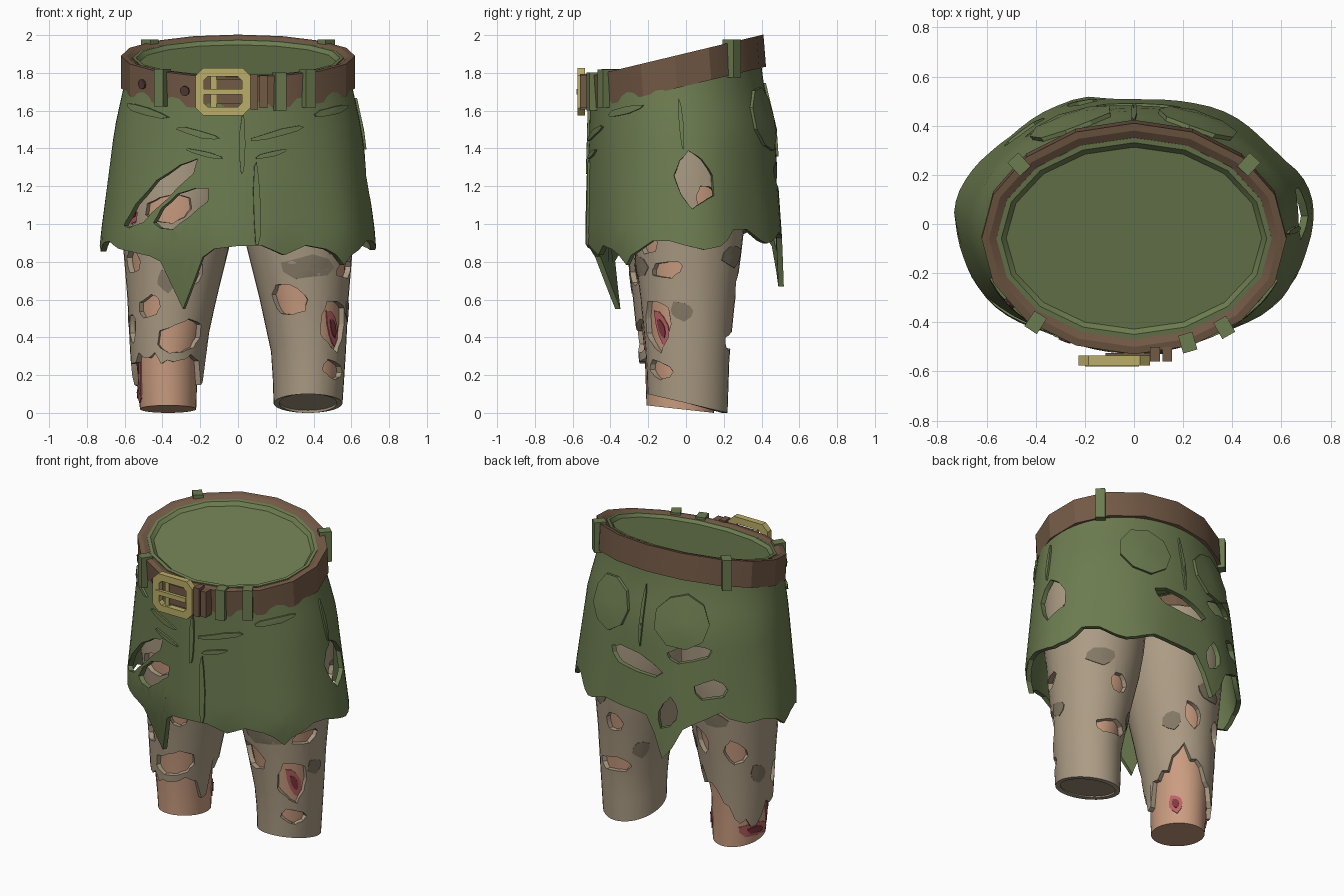
import bpy, bmesh, math
from mathutils import Vector, Matrix

cube = bpy.data.objects.get("Cube")
if cube:
    bpy.data.objects.remove(cube, do_unlink=True)
made = []


def material(name, red, green, blue):
    mat = bpy.data.materials.new(name)
    mat.use_nodes = True
    mat.diffuse_color = (red, green, blue, 1)
    bsdf = next(node for node in mat.node_tree.nodes if node.type == 'BSDF_PRINCIPLED')
    bsdf.inputs["Base Color"].default_value = (red, green, blue, 1)
    return mat


GREEN = material("olive cloth", .15, .2, .08)
BROWN = material("belt leather", .17, .1, .06)
DARK = material("dark leather", .08, .04, .03)
GOLD = material("brass", .5, .42, .14)
TAN = material("tan trouser", .41, .33, .23)
STAIN = material("stained trouser", .23, .19, .13)
SKIN = material("skin", .6, .34, .22)
WOUND = material("wound", .5, .12, .13)
GORE = material("deep wound", .22, .04, .05)


def cosd(angle):
    return math.cos(math.radians(angle))


def sind(angle):
    return math.sin(math.radians(angle))


def uneven(start, i):
    """Repeatable irregular value between -1 and 1."""
    return math.sin(start * 3.7 + i * i * 2.3 + i * 5.1)


def lerp_table(table, t):
    """Interpolate rows of (key, values...) at key t."""
    for low, high in zip(table, table[1:]):
        if t <= high[0]:
            f = max(0, (t - low[0]) / (high[0] - low[0]))
            return [p + (q - p) * f for p, q in zip(low[1:], high[1:])]
    return table[-1][1:]


def surface(keys, axis, shift=0, wave=0):
    """Elliptical tube from rows of (height, radius x, radius y, centre along axis)."""
    def point(angle, z, off=0):
        rx, ry, centre = lerp_table(keys, z)
        off += wave * sind(7 * angle) * min(1, max(0, 1.6 - z))
        return Vector((axis[0] * centre + (rx + off) * cosd(angle),
                       axis[1] * centre + shift + (ry + off) * sind(angle), z))
    return point


def ragged(base, tilt, jag, spikes):
    """Torn edge height by angle: uneven teeth plus (angle, depth, width) spikes."""
    teeth = [jag * uneven(base, i) for i in range(36)]

    def height(angle):
        i, f = int(angle // 10), angle % 10 / 10
        z = base + tilt * sind(angle) + teeth[i % 36] * (1 - f) + teeth[(i + 1) % 36] * f
        for at, depth, width in spikes:
            gap = abs((angle - at + 180) % 360 - 180)
            z -= depth * max(0, 1 - gap / width)
        return z
    return height


def loft(bm, rings, wrap=False, caps=(False, False)):
    loops = [[bm.verts.new(p) for p in ring] for ring in rings]
    pairs = list(zip(loops, loops[1:])) + ([(loops[-1], loops[0])] if wrap else [])
    for low, high in pairs:
        for i in range(len(low)):
            j = (i + 1) % len(low)
            bm.faces.new((low[i], low[j], high[j], high[i]))
    if caps[0]:
        bm.faces.new(loops[0][::-1])
    if caps[1]:
        bm.faces.new(loops[-1])


def finish(bm, name, mat=None):
    bmesh.ops.recalc_face_normals(bm, faces=bm.faces[:])
    mesh = bpy.data.meshes.new(name)
    bm.to_mesh(mesh)
    bm.free()
    ob = bpy.data.objects.new(name, mesh)
    bpy.context.scene.collection.objects.link(ob)
    if mat:
        mesh.materials.append(mat)
        made.append(ob)
    return ob


def solid(name, mat, rings, wrap=False, caps=(False, False)):
    bm = bmesh.new()
    loft(bm, rings, wrap, caps)
    return finish(bm, name, mat)


def box(name, mat, centre, size, turn=0):
    bm = bmesh.new()
    place = Matrix.Translation(centre) @ Matrix.Rotation(turn, 4, 'Z') @ Matrix.Diagonal((*size, 1))
    bmesh.ops.create_cube(bm, size=1, matrix=place)
    finish(bm, name, mat)


def blob(surf, off, scale, jitter, angle, z, wide, tall=None, rot=0):
    """Jagged outline lying on a surface."""
    tall = tall or wide
    per_degree = (surf(angle + 1, z, 0) - surf(angle, z, 0)).length
    ring = []
    for i in range(9):
        r = scale * (1 + jitter * uneven(angle + z, i))
        u, w = r * wide * cosd(40 * i), r * tall * sind(40 * i)
        u, w = u * cosd(rot) - w * sind(rot), u * sind(rot) + w * cosd(rot)
        ring.append(surf(angle + u / per_degree, z + w, off))
    return ring


def patches(name, mat, surf, spots, off, thick=.01, jitter=.18, size=1):
    bm = bmesh.new()
    for spot in spots:
        rings = [blob(surf, off, k * size, jitter, *spot) for k in (.05, .5, 1)]
        rings.append(blob(surf, off - thick, size, jitter, *spot))
        loft(bm, rings, caps=(True, False))
    finish(bm, name, mat)


def torn_shell(name, mat, surf, angles, bottom, top, thick, holes):
    """Cloth tube with thickness, a ragged lower edge and cut holes."""
    levels = [i / 10 for i in range(11)]
    rings = [[surf(a, bottom(a) + (top(a) - bottom(a)) * t, -depth) for a in angles]
             for depth, order in ((0, levels), (thick, levels[::-1])) for t in order]
    ob = solid(name, mat, rings, wrap=True)
    bm = bmesh.new()
    scales = (.05, .5, 1)
    for spot in holes:
        loft(bm, [blob(surf, off, k, .18, *spot)
                  for off, order in ((.06, scales), (-.08, scales[::-1])) for k in order], caps=(True, True))
    cutter = finish(bm, name + "_cutter")
    cutter.hide_render = True
    mod = ob.modifiers.new("holes", 'BOOLEAN')
    mod.operation, mod.solver, mod.use_self, mod.object = 'DIFFERENCE', 'EXACT', True, cutter
    bpy.context.view_layer.objects.active = ob
    bpy.ops.object.modifier_apply(modifier=mod.name)
    bpy.data.objects.remove(cutter, do_unlink=True)


# Belt: ring in a plane that rises to the back
def belt(angle, off, h):
    y = -.06 + (.47 + off) * sind(angle)
    return Vector(((.62 + off) * cosd(angle), y - .08 * h, 1.89 + .24 * (y + .06) + h))


steps = [i * 22.5 for i in range(16)]
section = [(0, -.17), (0, 0), (-.03, 0), (-.07, -.02), (-.07, -.17)]
solid("belt", BROWN, [[belt(a, *p) for a in steps] for p in section], wrap=True)
lip = [(-.06, -.1), (-.06, -.01), (-.08, -.01), (-.1, -.03)]
solid("waist_cap", GREEN, [[belt(a, *p) for a in steps] for p in lip], caps=(False, True))
for i, a in enumerate((229, 291, 307, 40, 140)):
    turn = math.atan2(sind(a) / .47, cosd(a) / .62)
    box(f"belt_loop_{i + 1}", GREEN, belt(a, -.01, -.085), (.075, .06, .2), turn)
patches("belt_holes", DARK, lambda angle, h, off: belt(angle, off, h),
        [(a, -.085, .026) for a in (215, 243)], .006, jitter=0)


# Buckle: chamfered frame, prong, strap end and keepers
def frame(half_x, half_z, chamfer, y):
    corner = [(half_x, half_z - chamfer), (half_x - chamfer, half_z)]
    pts = corner + [(-x, z) for x, z in corner[::-1]]
    pts += [(-x, -z) for x, z in pts]
    return [Vector((x - .08, y, z + 1.7)) for x, z in pts]


outer, inner = (.145, .125, .04), (.1, .08, .02)
front, back = -.575, -.535
solid("buckle", GOLD, [frame(*outer, front), frame(*outer, back),
                       frame(*inner, back), frame(*inner, front)], wrap=True)
box("buckle_prong", GOLD, (-.09, -.57, 1.7), (.22, .02, .03))
box("buckle_bar", GOLD, (-.13, -.55, 1.7), (.03, .02, .2))
box("strap_end", BROWN, (-.02, -.54, 1.7), (.19, .03, .13))
for i in range(2):
    box(f"strap_keeper_{i + 1}", BROWN, (.085 + .05 * i, -.53, 1.7), (.04, .06, .19 - .02 * i))

# Ragged outer shorts
skirt = surface([(.5, .7, .48, .06), (.9, .73, .52, 0), (1.5, .655, .49, -.02),
                 (1.75, .6, .46, -.05), (2, .57, .44, -.06)], (0, 1), wave=.014)
hem = ragged(.89, .04, .035, [(245, .28, 11), (105, .26, 11), (320, .11, 8), (40, -.08, 15), (135, -.1, 15)])
torn_shell("torn_shorts", GREEN, skirt, range(0, 360, 5), hem, lambda a: 1.835 + .11 * sind(a), .03,
           [(232, 1.15, .25, .06, 42), (244, 1.08, .16, .07, 35), (6, 1.23, .09, .14, 15),
            (86, 1.25, .19, .06, -8), (118, 1.36, .13, .05, 12), (107, .97, .07, .1, -30), (130, 1.14, .09, .06)])
patches("back_pockets", GREEN, skirt, [(a, 1.56, .17) for a in (66, 114)], .018, .03, .04)
folds = [(272, 1.42, .015, .17), (278, 1.1, .018, .22), (0, 1.53, .012, .14), (90, 1.55, .012, .2)]
for flip in (-1, 1):
    folds += [(270 + flip * 52, 1.6, .15, .02, flip * 12), (270 + flip * 19, 1.48, .14, .018, flip * 13),
              (270 + flip * 15, 1.37, .1, .014, flip * 15)]
patches("seams_and_folds", GREEN, skirt, folds, .012, .02, .15)

# Legs: skin tube inside a torn trouser tube
ROUND = range(0, 360, 10)
LEG_KEYS = [(0, .18, .21, .37), (.3, .195, .22, .375), (.6, .235, .25, .35),
            (.9, .285, .29, .325), (1.1, .31, .31, .32)]


def build_leg(name, surf, edge, foot, holes, wounds, stains):
    torn_shell(name + "_trouser", TAN, surf, ROUND, edge, lambda a: 1.42, .03, holes)
    solid(name + "_leg", SKIN, [[surf(a, z - (.02 * sind(a) if z == foot else 0), -.032) for a in ROUND]
                                for z in (foot, .3, .6, .9, 1.1, 1.4)], caps=(True, True))
    solid(name + "_trouser_top", TAN, [[surf(a, z, -.01) for a in ROUND] for z in (1.4, 1.43)], caps=(True, True))
    patches(name + "_wounds", WOUND, surf, wounds, -.026, .008)
    patches(name + "_deep_wounds", GORE, surf, wounds, -.021, .008, size=.5)
    patches(name + "_stains", STAIN, surf, stains, .004, .008)


left = surface(LEG_KEYS, (1, 0), .01)
cuff = ragged(.05, -.05, 0, [])
build_leg("left", left, cuff, .12,
          [(315, .47, .11, .14), (315, .23, .1, .045, -10), (248, .6, .1, .08), (335, .76, .11, .045, 10),
           (312, .9, .06), (90, .68, .06), (90, .38, .1, .05), (20, 1.13, .07)],
          [(318, .45, .05, .1, 15)],
          [(278, .77, .13, .06), (352, .54, .07, .05), (60, .83, .1, .06), (135, .5, .06)])
solid("left_trouser_base", TAN, [[left(a, cuff(a) + h, -.015) for a in ROUND] for h in (.01, .03)],
      caps=(True, True))

right = surface(LEG_KEYS, (-1, 0), -.03)
build_leg("right", right, ragged(.29, 0, .03, [(60, -.2, 50), (345, .2, 14), (135, .12, 30), (160, .1, 25)]), .02,
          [(239, .56, .06), (290, .4, .12, .09), (293, .75, .06, .08, 30), (212, .8, .06), (126, .66, .09, .07, -20),
           (75, .71, .06, .08), (262, 1.08, .13, .08), (212, 1.06, .07), (203, .45, .05, .08)],
          [(293, .77, .045), (213, 1.06, .06), (203, .32, .045, .2), (165, .1, .13, .045, -8), (40, .14, .06)],
          [(262, .7, .06), (45, .66, .06), (100, .88, .09, .05), (160, .5, .06)])

# Smooth shading with sharp edges kept
bpy.ops.object.select_all(action='DESELECT')
for ob in made:
    ob.select_set(True)
bpy.context.view_layer.objects.active = made[0]
bpy.ops.object.shade_smooth_by_angle(angle=math.radians(22))
